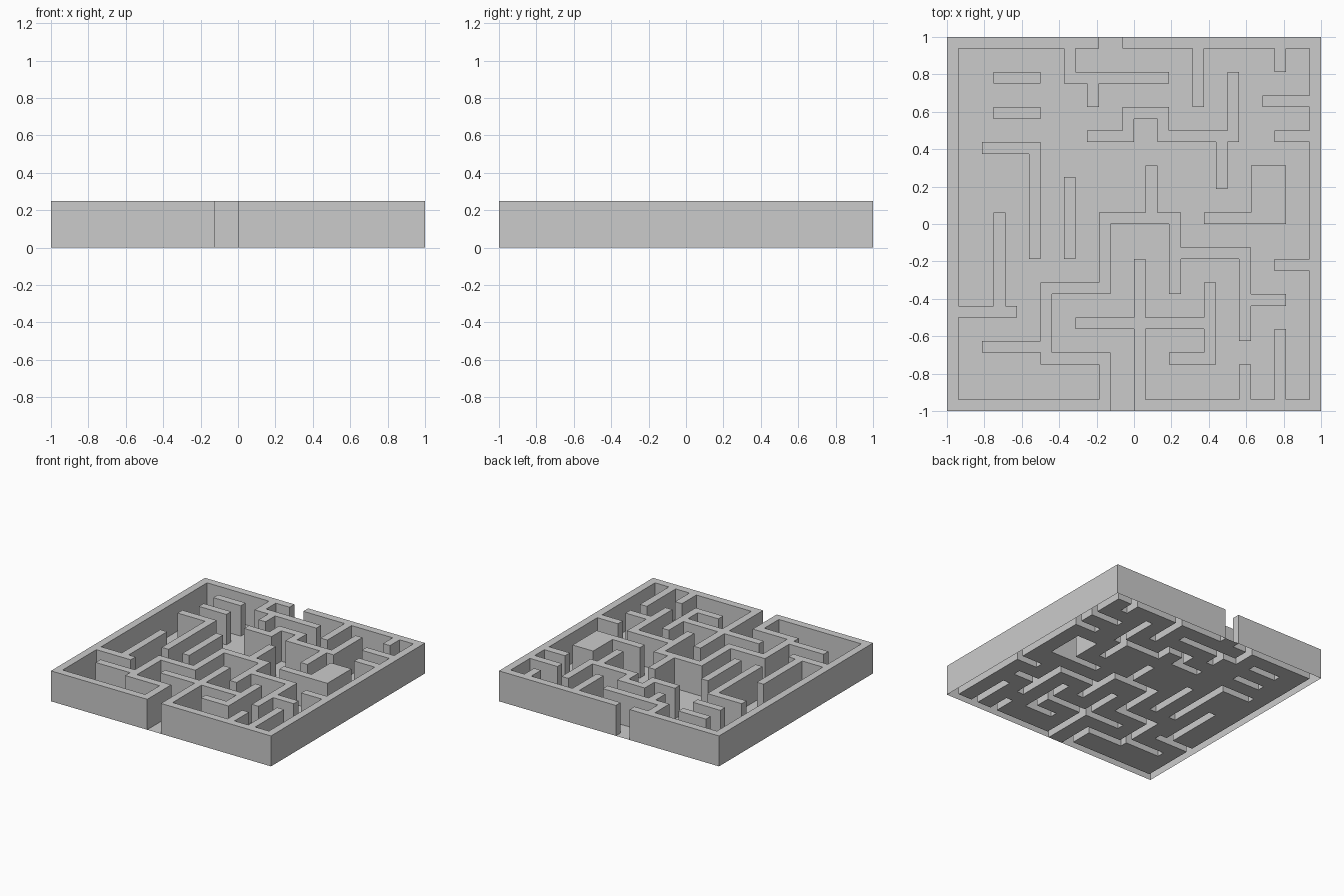
import bpy, bmesh

if "Cube" in bpy.data.objects:
    bpy.data.objects.remove(bpy.data.objects["Cube"])

U = 1 / 16          # maze module
N = 16              # modules from centre to edge
H = 0.25            # wall height


# strips of wall, one module thick: (line, start, end)
across = [           # along x, line = lower y
    (15, -16, -3), (15, -1, 16), (-16, -16, -2), (-16, 0, 16),
    (12, -6, 3), (12, -12, -8), (9, -12, -8), (6, -13, -8),
    (7, -4, 0), (9, -1, 3), (7, 2, 9),
    (10, 11, 15), (7, 12, 15), (-4, 12, 15), (0, 6, 13),
    (-9, -5, 7), (-12, 3, 7), (-12, -8, -2), (-11, -13, -8),
    (-6, -8, -2), (0, -3, 4), (-3, 3, 10), (-7, 9, 13), (-8, -15, -10),
]
along = [            # along y, line = left x
    (-16, -16, 16), (15, -16, 16),
    (-6, 12, 16), (5, 10, 15), (12, 13, 15), (-4, 10, 12),
    (-9, -3, 7), (-6, -3, 4), (-12, -7, 1),
    (-1, 7, 10), (2, 7, 10), (8, 7, 13), (7, 3, 8),
    (0, -16, -3), (6, -12, -5), (-3, -16, -11), (-8, -12, -5),
    (-3, -6, 1), (3, -6, 1), (1, 0, 5), (9, -10, -2),
    (12, -15, -9), (9, -15, -12),
]

solid = set()
for y, a, b in across:
    solid |= {(x, y) for x in range(a, b)}
for x, a, b in along:
    solid |= {(x, y) for y in range(a, b)}
# wide block
solid |= {(x, y) for x in range(10, 13) for y in range(0, 5)}


def quad(bm, pts):
    bm.faces.new([bm.verts.new((x * U, y * U, z)) for x, y, z in pts])


def cell(bm, x, y, z):
    quad(bm, [(x, y, z), (x + 1, y, z), (x + 1, y + 1, z), (x, y + 1, z)])


def finish(bm, name):
    bmesh.ops.remove_doubles(bm, verts=bm.verts, dist=1e-5)
    mesh = bpy.data.meshes.new(name)
    bm.to_mesh(mesh)
    bm.free()
    bpy.context.collection.objects.link(bpy.data.objects.new(name, mesh))


# walls: caps and sides, open underneath
bm = bmesh.new()
for x, y in sorted(solid):
    cell(bm, x, y, H)
    corners = [(x, y), (x + 1, y), (x + 1, y + 1), (x, y + 1)]
    for i, (dx, dy) in enumerate([(0, -1), (1, 0), (0, 1), (-1, 0)]):
        if (x + dx, y + dy) not in solid:
            (ax, ay), (bx, by) = corners[i], corners[(i + 1) % 4]
            quad(bm, [(ax, ay, 0), (bx, by, 0), (bx, by, H), (ax, ay, H)])
finish(bm, "maze_walls")

# corridor floor: thin sheet between the walls
bm = bmesh.new()
for x in range(-N, N):
    for y in range(-N, N):
        if (x, y) not in solid:
            cell(bm, x, y, 0)
finish(bm, "corridor_floor")
